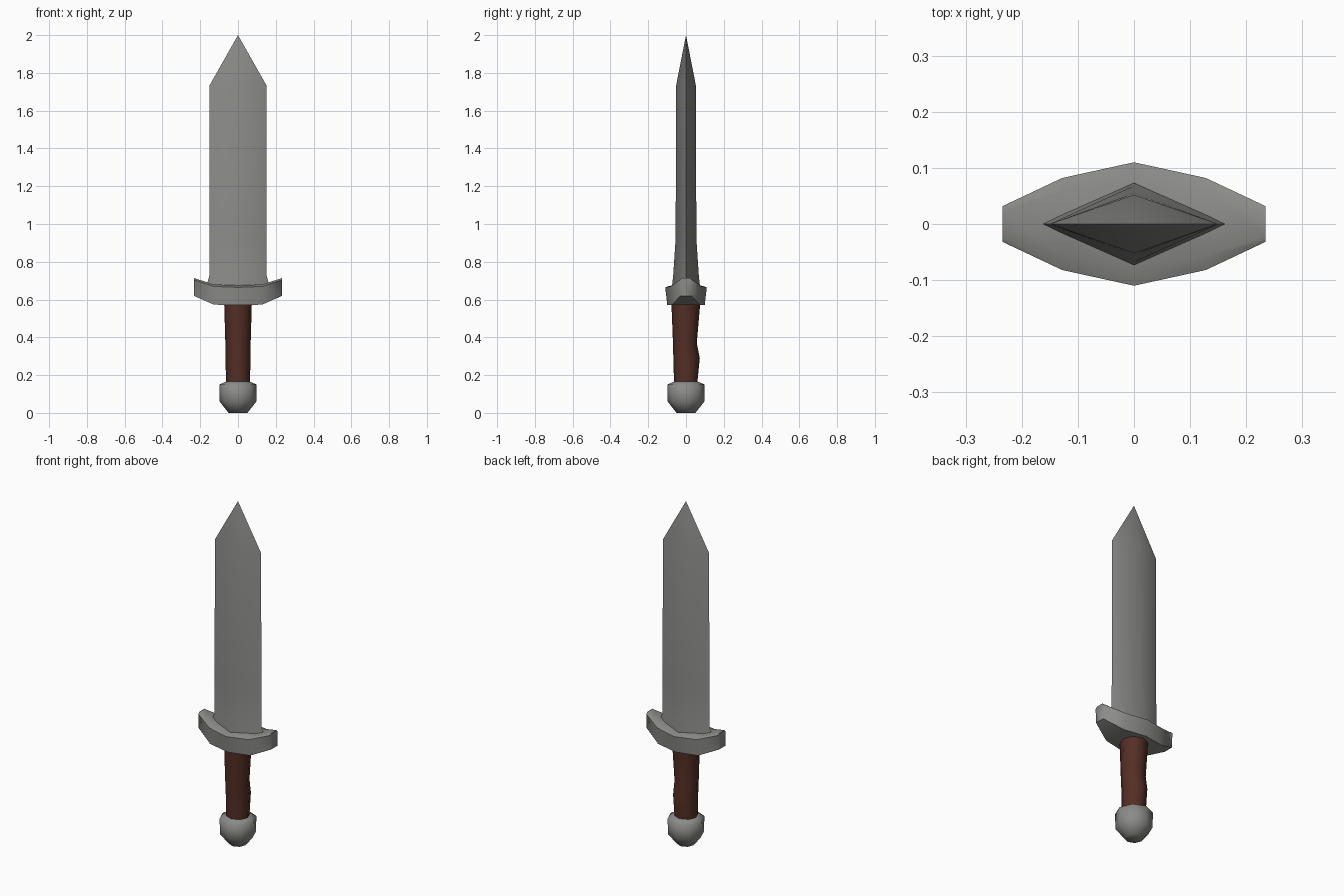
import bpy, bmesh, math
from mathutils import Vector

if "Cube" in bpy.data.objects:
    bpy.data.objects.remove(bpy.data.objects["Cube"])


def material(name, rgb):
    m = bpy.data.materials.new(name)
    m.diffuse_color = (*rgb, 1)
    m.use_nodes = True
    m.node_tree.nodes["Principled BSDF"].inputs["Base Color"].default_value = m.diffuse_color
    return m


steel = material("grey steel", (0.26, 0.26, 0.25))
leather = material("brown leather", (0.088, 0.028, 0.018))


def loft(name, rings, mat, angle, tip=None):
    """Skin a list of equal-length point rings; close the ends with caps or a tip."""
    bm = bmesh.new()
    loops = [[bm.verts.new(p) for p in ring] for ring in rings]
    n = len(loops[0])
    for a, b in zip(loops, loops[1:]):
        for i in range(n):
            j = (i + 1) % n
            bm.faces.new((a[i], a[j], b[j], b[i]))
    bm.faces.new(loops[0][::-1])
    if tip:
        t = bm.verts.new(tip)
        for i in range(n):
            bm.faces.new((loops[-1][i], loops[-1][(i + 1) % n], t))
    else:
        bm.faces.new(loops[-1])
    bmesh.ops.recalc_face_normals(bm, faces=bm.faces)
    me = bpy.data.meshes.new(name)
    bm.to_mesh(me)
    bm.free()
    me.materials.append(mat)
    ob = bpy.data.objects.new(name, me)
    bpy.context.collection.objects.link(ob)
    bpy.ops.object.select_all(action='DESELECT')
    ob.select_set(True)
    bpy.context.view_layer.objects.active = ob
    bpy.ops.object.shade_smooth_by_angle(angle=math.radians(angle))
    return ob


def oval(z, rx, ry, cy=0.0, n=8, turn=0.0):
    return [Vector((rx * math.cos(turn + math.tau * i / n),
                    cy + ry * math.sin(turn + math.tau * i / n), z)) for i in range(n)]


# Blade: diamond section, flared at the root, tapering to a point
blade_rows = [(0.62, 0.165, 0.075), (0.68, 0.165, 0.073), (0.725, 0.152, 0.068),
              (0.92, 0.151, 0.055), (1.735, 0.150, 0.052)]
loft("blade", [oval(z, rx, ry, n=4) for z, rx, ry in blade_rows],
     steel, 60, tip=(0, 0, 2.0))

# Guard: upturned bar, widest in the middle; (x, half depth, bottom, top)
half = [(0.0, 0.110, 0.57, 0.675), (0.128, 0.082, 0.573, 0.68), (0.234, 0.032, 0.62, 0.714)]
stations = [(-x, d, b, t) for x, d, b, t in half[:0:-1]] + half
loft("guard", [[Vector(p) for p in ((x, -d * 0.9, b), (x, d * 0.9, b), (x, d, b * 0.1 + t * 0.9),
                                    (x, d * 0.7, t), (x, -d * 0.7, t), (x, -d, b * 0.1 + t * 0.9))]
               for x, d, b, t in stations], steel, 65)

# Grip: leather handle with a finger notch on the back; (z, rx, front y, back y)
grip_rows = [(0.14, 0.064, -0.064, 0.062), (0.18, 0.064, -0.064, 0.062),
             (0.29, 0.066, -0.067, 0.073), (0.37, 0.067, -0.069, 0.057),
             (0.575, 0.073, -0.077, 0.075)]
loft("grip", [oval(z, rx, (b - f) / 2, (b + f) / 2) for z, rx, f, b in grip_rows],
     leather, 60)

# Pommel: rounded eight-sided knob
pommel_rows = [(0.0, 0.05), (0.06, 0.097), (0.15, 0.099), (0.166, 0.062)]
loft("pommel", [oval(z, r, r) for z, r in pommel_rows], steel, 75)
